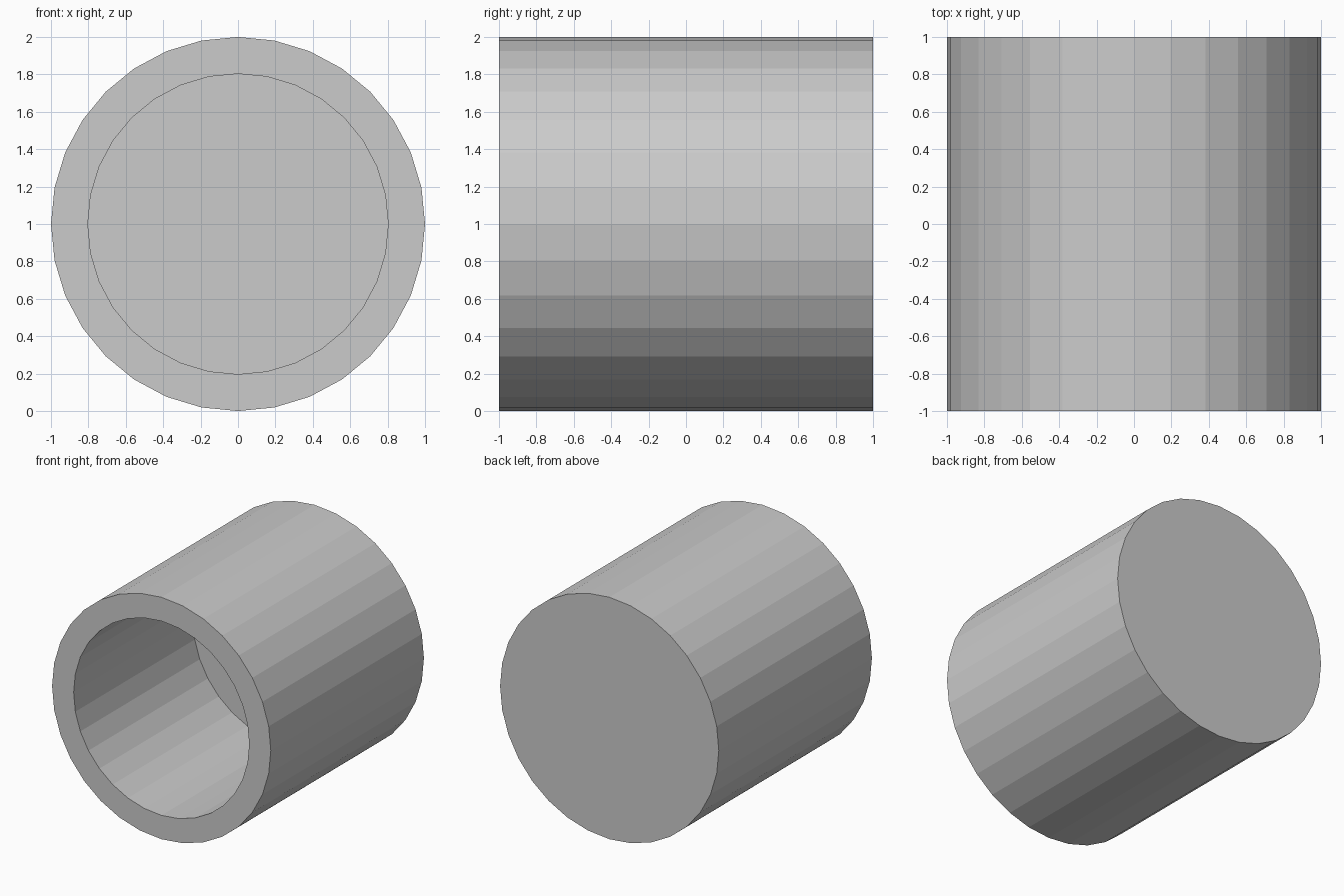
import bpy, bmesh
from math import sin, cos, tau

if "Cube" in bpy.data.objects:
    bpy.data.objects.remove(bpy.data.objects["Cube"])

SIDES = 32


def ring(bm, radius, y):
    """Ring of vertices around the y axis, centred at z = 1."""
    return [bm.verts.new((radius * sin(tau * i / SIDES), y,
                          1 + radius * cos(tau * i / SIDES)))
            for i in range(SIDES)]


bm = bmesh.new()

# Profile: closed back, outer wall, front rim, bore, recessed floor
profile = [(1.0, 1.0), (1.0, -1.0), (0.803, -1.0), (0.803, 0.56)]
rings = [ring(bm, r, y) for r, y in profile]
for a, b in zip(rings, rings[1:]):
    for i in range(SIDES):
        j = (i + 1) % SIDES
        bm.faces.new((a[i], a[j], b[j], b[i]))

# Back cap and bore floor
bm.faces.new(rings[0])
bm.faces.new(rings[-1])
bmesh.ops.recalc_face_normals(bm, faces=bm.faces[:])

mesh = bpy.data.meshes.new("hollow_cylinder")
bm.to_mesh(mesh)
bm.free()
cup = bpy.data.objects.new("hollow_cylinder", mesh)
bpy.context.collection.objects.link(cup)
